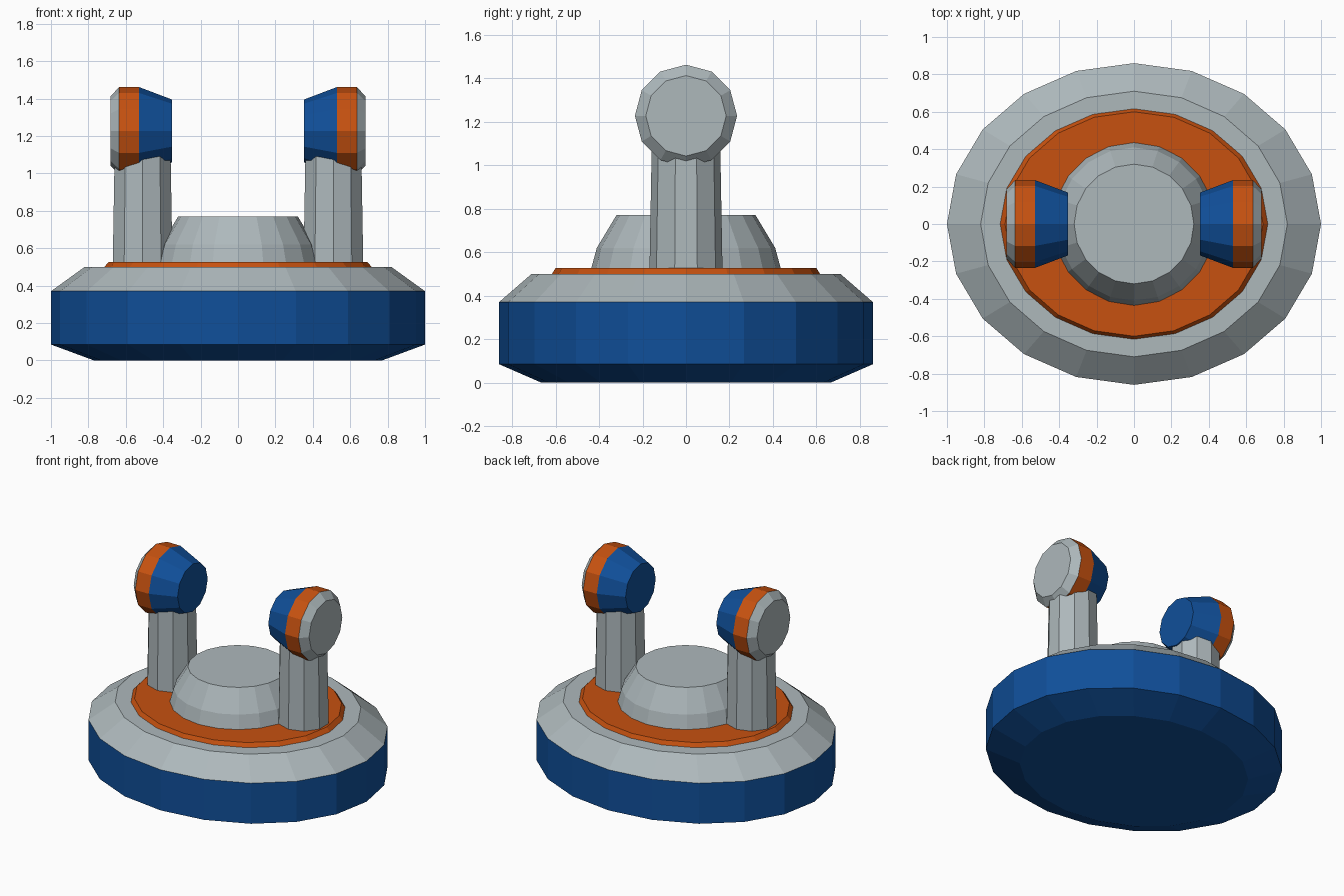
import bpy, math
from mathutils import Matrix

if "Cube" in bpy.data.objects:
    bpy.data.objects.remove(bpy.data.objects["Cube"])


def material(name, rgb):
    m = bpy.data.materials.new(name)
    m.diffuse_color = (*rgb, 1)
    m.use_nodes = True
    m.node_tree.nodes["Principled BSDF"].inputs["Base Color"].default_value = m.diffuse_color
    return m


GREY = material("light grey", (0.42, 0.48, 0.50))
BLUE = material("deep blue", (0.005, 0.078, 0.32))
ORANGE = material("burnt orange", (0.57, 0.083, 0.005))


def stack(name, rings, sides, colours, turn=0.0, place=Matrix()):
    """Closed stack of elliptical rings (rx, ry, height); one colour per band."""
    verts, faces, bands = [], [], []
    for rx, ry, h in rings:
        for i in range(sides):
            a = turn + 2 * math.pi * i / sides
            verts.append(place @ Matrix.Translation((rx * math.cos(a), ry * math.sin(a), h)).translation)
    for r in range(len(rings) - 1):
        for i in range(sides):
            j = (i + 1) % sides
            faces.append((r * sides + i, r * sides + j, (r + 1) * sides + j, (r + 1) * sides + i))
            bands.append(r)
    last = (len(rings) - 1) * sides
    faces.append(tuple(reversed(range(sides))))
    faces.append(tuple(range(last, last + sides)))
    bands += [0, len(rings) - 2]

    mesh = bpy.data.meshes.new(name)
    mesh.from_pydata(verts, [], faces)
    mats = list(dict.fromkeys(colours))
    for m in mats:
        mesh.materials.append(m)
    for poly, band in zip(mesh.polygons, bands):
        poly.material_index = mats.index(colours[band])
    ob = bpy.data.objects.new(name, mesh)
    bpy.context.collection.objects.link(ob)
    return ob


# Oval base: blue hull with a grey sloped top
stack("base", [(0.77, 0.665, 0), (1, 0.86, 0.085), (1, 0.86, 0.37), (0.82, 0.71, 0.5)],
      20, [BLUE, BLUE, GREY])

# Orange oval plate on the base
stack("deck_plate", [(0.725, 0.622, 0.49), (0.69, 0.60, 0.527)], 20, [ORANGE])

# Central round dome with a flat top
stack("dome", [(0.44, 0.44, 0.51), (0.41, 0.41, 0.62), (0.32, 0.32, 0.77)], 20, [GREY, GREY])

# Mirrored posts, each with a drum-shaped head facing sideways
for side, label in ((-1, "left"), (1, "right")):
    stack(label + "_post", [(0.168, 0.168, 0.51), (0.157, 0.157, 1.12)], 10, [GREY],
          turn=math.pi / 2, place=Matrix.Translation((side * 0.51, 0, 0)))
    head = Matrix.Translation((0, 0, 1.227)) @ Matrix.Rotation(side * math.pi / 2, 4, 'Y')
    stack(label + "_head", [(0.168, 0.168, 0.353), (0.235, 0.235, 0.53),
                            (0.235, 0.235, 0.635), (0.185, 0.185, 0.682)],
          12, [BLUE, ORANGE, GREY], place=head)
